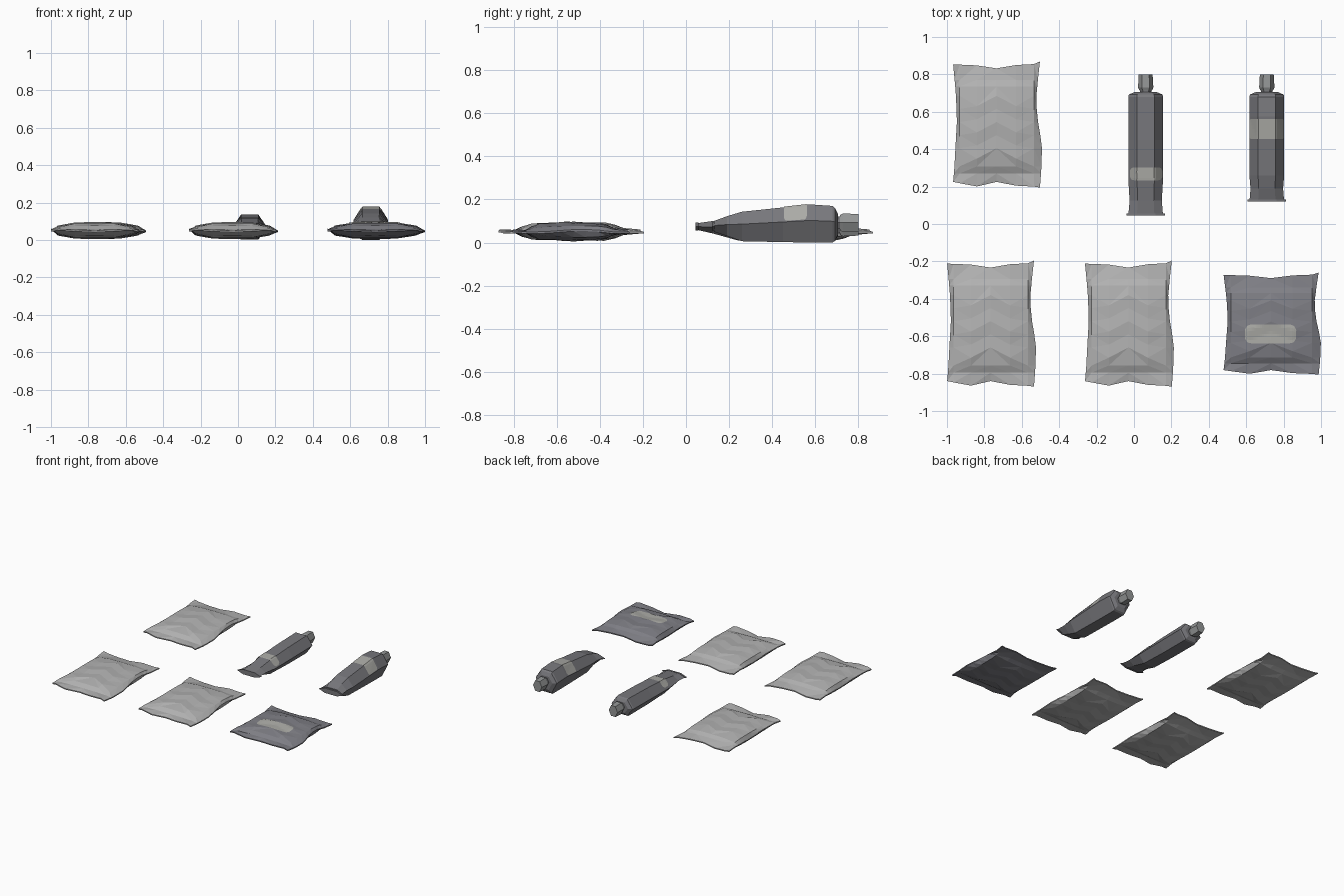
import bpy, bmesh, math
from mathutils import Vector
from mathutils.bvhtree import BVHTree

if "Cube" in bpy.data.objects:
    bpy.data.objects.remove(bpy.data.objects["Cube"])


def mat(name, r, g, b):
    m = bpy.data.materials.new(name)
    m.diffuse_color = (r, g, b, 1)
    m.use_nodes = True
    m.node_tree.nodes["Principled BSDF"].inputs["Base Color"].default_value = m.diffuse_color
    return m


PALE = mat("pale_foil", 0.45, 0.45, 0.45)
GREY = mat("blue_grey_foil", 0.215, 0.215, 0.24)
TUBE = mat("tube_grey", 0.19, 0.19, 0.205)
CAP = mat("cap_grey", 0.30, 0.31, 0.31)
LABEL = mat("label_warm_grey", 0.41, 0.41, 0.385)


def finish(bm, name, material):
    bmesh.ops.recalc_face_normals(bm, faces=bm.faces[:])
    tree = BVHTree.FromBMesh(bm)
    me = bpy.data.meshes.new(name)
    bm.to_mesh(me)
    bm.free()
    me.materials.append(material)
    bpy.context.collection.objects.link(bpy.data.objects.new(name, me))
    return tree


# outline of a packet: rim x at each row (left, right), rim y at each column
ROWS = [-0.325, -0.265, -0.227, -0.13, -0.06, 0.01, 0.08, 0.15, 0.20, 0.235, 0.32]
LEFT = [-.232, -.228, -.225, -.22, -.216, -.212, -.214, -.217, -.221, -.224, -.232]
RIGHT = [.232, .238, .24, .243, .234, .222, .215, .213, .218, .221, .232]
COLS = [None, -0.197, -0.105, 0.0, 0.105, 0.2, None]
FRONT = [-.31, -.317, -.334, -.31, -.33, -.335, -.34]
BACK = [.318, .317, .313, .297, .315, .32, .334]
RISE = [.004, .008, .026, .037, .041, .043, .043, .040, .032, .018, .004]
SPAN = [.08, .62, .93, 1.0, .93, .62, .08]


def packet(name, cx, cy, sx, sy, material):
    bm = bmesh.new()
    nr, nc = len(ROWS), len(COLS)
    sheets = []
    for side in (1, -1):
        grid = []
        for j, y0 in enumerate(ROWS):
            line = []
            for i in range(nc):
                x = LEFT[j] if i == 0 else RIGHT[j] if i == nc - 1 else COLS[i]
                y = FRONT[i] if j == 0 else BACK[i] if j == nc + 3 else y0
                edge = i in (0, nc - 1) or j in (0, nr - 1)
                h = 0.004 if edge else max(0.005, RISE[j] * SPAN[i])
                # chevron creases in the filled middle
                if 3 <= j <= 7:
                    if i in (2, 4):
                        y -= 0.055
                    if 1 < i < 5:
                        h += 0.003 if j % 2 else -0.002
                z = 0.051 + side * h
                if edge:
                    z += 0.006 * math.sin(i * 1.6 + j * 0.8)
                if side < 0:
                    z = max(z, 0.005)
                line.append(bm.verts.new((cx + x * sx, cy + y * sy, z)))
            grid.append(line)
        sheets.append(grid)
        for j in range(nr - 1):
            for i in range(nc - 1):
                a, b = grid[j][i], grid[j][i + 1]
                c, d = grid[j + 1][i + 1], grid[j + 1][i]
                tris = ((a, b, c), (a, c, d)) if i < 3 else ((a, b, d), (b, c, d))
                for t in tris:
                    bm.faces.new(t)
    # thin sealed rim joining both sheets
    loop = [(0, i) for i in range(nc)] + [(j, nc - 1) for j in range(1, nr)]
    loop += [(nr - 1, i) for i in range(nc - 2, -1, -1)] + [(j, 0) for j in range(nr - 2, 0, -1)]
    top, bot = sheets
    for (j, i), (l, k) in zip(loop, loop[1:] + loop[:1]):
        bm.faces.new((top[j][i], top[l][k], bot[l][k], bot[j][i]))
    return finish(bm, name, material)


def hex_loft(name, cx, rings, material, mid=0.5):
    """Six-sided loft along y; each ring is (y, half width, bottom z, top z)."""
    bm = bmesh.new()
    loops = []
    for y, w, zb, zt in rings:
        zm, f = zb + (zt - zb) * mid, w * 0.5
        pts = [(w, zm), (f, zt), (-f, zt), (-w, zm), (-f, zb), (f, zb)]
        loops.append([bm.verts.new((cx + x, y, z)) for x, z in pts])
    for a, b in zip(loops, loops[1:]):
        for k in range(6):
            n = (k + 1) % 6
            bm.faces.new((a[k], a[n], b[n], b[k]))
    bm.faces.new(loops[0])
    bm.faces.new(loops[-1])
    return finish(bm, name, material)


def label(name, tree, cx, cy, hw, hh, corner, nx=24, ny=6):
    """Thin sticker with rounded ends, laid over a surface from above."""
    bm = bmesh.new()
    grid = []
    for i in range(nx + 1):
        u = -hw + 2 * hw * i / nx
        d = max(0.0, abs(u) - (hw - corner)) / corner
        half = hh - corner * (1 - math.sqrt(max(0.0, 1 - d * d))) * 0.8
        col = []
        for j in range(ny + 1):
            p = Vector((cx + u, cy - half + 2 * half * j / ny, 1))
            loc, nor, _, _ = tree.ray_cast(p, Vector((0, 0, -1)))
            col.append(bm.verts.new(loc + nor * 0.003))
        grid.append(col)
    for a, b in zip(grid, grid[1:]):
        for j in range(ny):
            bm.faces.new((a[j], b[j], b[j + 1], a[j + 1]))
    finish(bm, name, LABEL)


# packets
packet("packet_back_left", -0.735, 0.535, 1, 1, PALE)
packet("packet_front_left", -0.767, -0.53, 1, 1, PALE)
packet("packet_front_middle", -0.03, -0.53, 1, 1, PALE)
tree = packet("packet_front_right", 0.733, -0.53, 1.095, 0.81, GREY)
label("packet_label", tree, 0.73, -0.588, 0.137, 0.05, 0.035)


# tubes: flat crimp, body with shoulder, neck and cap
def tube(name, cx, y0, body, mid, zc):
    hex_loft(name + "_crimp", cx,
             [(y0, .103, .055, .092), (y0 + .012, .103, .055, .092)], TUBE)
    tree = hex_loft(name + "_body", cx, body, TUBE, mid)
    hex_loft(name + "_neck", cx,
             [(.69, .032, zc - .03, zc + .03), (.725, .03, zc - .028, zc + .028)], TUBE)
    hex_loft(name + "_cap", cx,
             [(.715, .034, zc - .036, zc + .036), (.73, .041, zc - .043, zc + .043),
              (.80, .037, zc - .04, zc + .04)], CAP)
    return tree


t1 = tube("long_tube", 0.0625, 0.045, [
    (.055, .092, .058, .09), (.125, .086, .042, .1), (.24, .093, .01, .118),
    (.45, .093, .003, .13), (.68, .093, .002, .136), (.692, .09, .008, .13),
    (.705, .06, .03, .11)], 0.5, 0.072)
label("long_tube_label", t1, 0.065, 0.268, 0.084, 0.034, 0.02)

t2 = tube("short_tube", 0.71, 0.12, [
    (.13, .092, .05, .1), (.19, .087, .03, .122), (.26, .093, .006, .143),
    (.45, .093, .002, .163), (.575, .093, 0, .177), (.68, .093, 0, .17),
    (.692, .09, .008, .16), (.705, .06, .035, .135)], 0.58, 0.092)
label("short_tube_label", t2, 0.71, 0.508, 0.0905, 0.053, 0.01)
